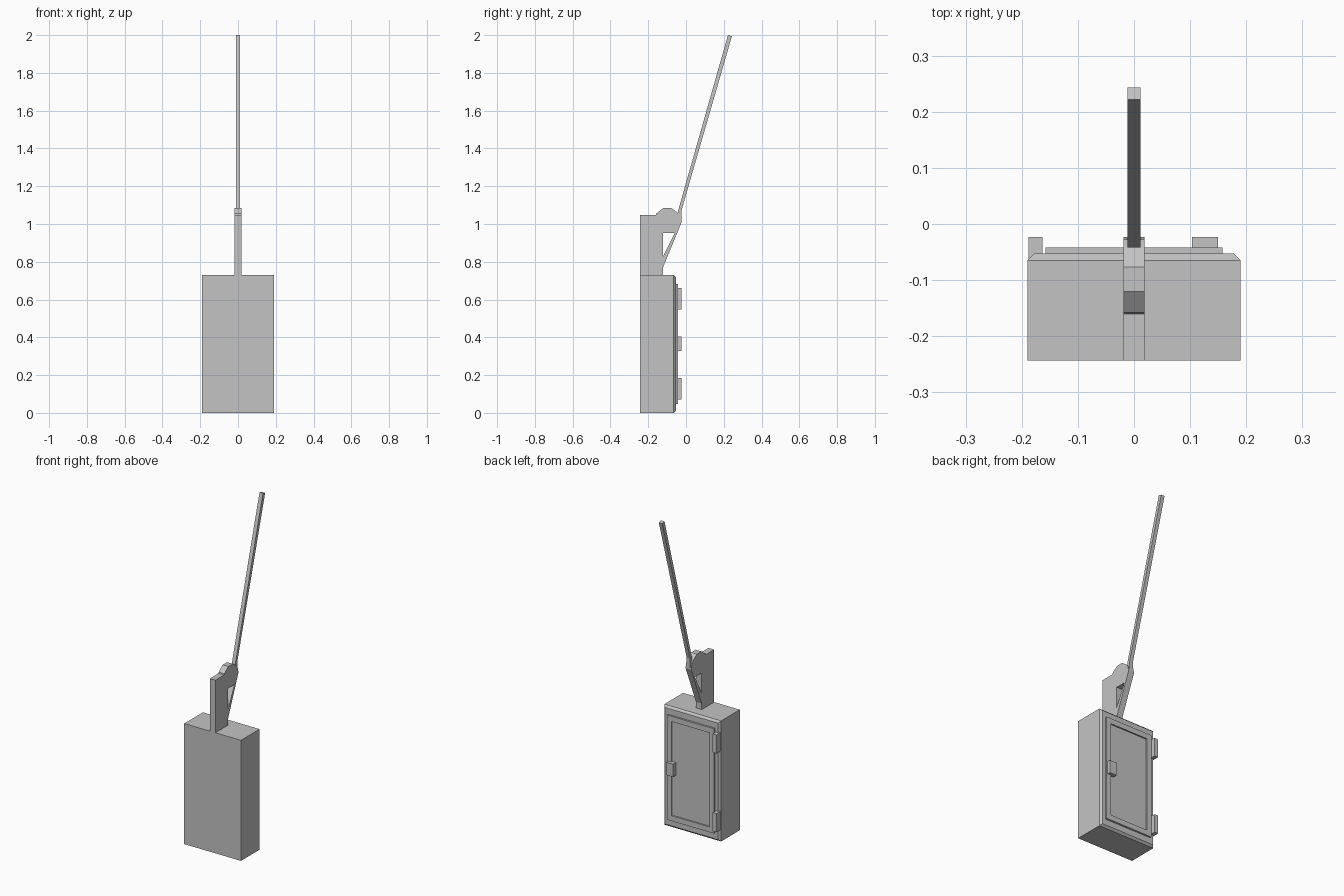
import bpy, bmesh
from mathutils import Vector

default = bpy.data.objects.get("Cube")
if default:
    bpy.data.objects.remove(default, do_unlink=True)

grey = bpy.data.materials.new("plain_grey")
grey.use_nodes = True
colour = (0.55, 0.55, 0.55, 1)
grey.diffuse_color = colour
grey.node_tree.nodes["Principled BSDF"].inputs["Base Color"].default_value = colour

MID_Z = 0.365  # half the cabinet height


def finish(name, bm):
    bmesh.ops.recalc_face_normals(bm, faces=bm.faces)
    mesh = bpy.data.meshes.new(name)
    bm.to_mesh(mesh)
    bm.free()
    mesh.materials.append(grey)
    obj = bpy.data.objects.new(name, mesh)
    bpy.context.collection.objects.link(obj)
    return obj


def stepped_box(name, rings):
    """Joins rectangles (y, half width, half height) from front to back."""
    bm = bmesh.new()
    loops = [[bm.verts.new((sx * w, y, MID_Z + sz * h))
              for sx, sz in ((-1, -1), (1, -1), (1, 1), (-1, 1))]
             for y, w, h in rings]
    for a, b in zip(loops, loops[1:]):
        for i in range(4):
            j = (i + 1) % 4
            bm.faces.new((a[i], a[j], b[j], b[i]))
    bm.faces.new(loops[0])
    bm.faces.new(loops[-1])
    return finish(name, bm)


def side_plate(name, outline, half_width):
    """Extrudes a (y, z) outline across x."""
    bm = bmesh.new()
    face = bm.faces.new([bm.verts.new((-half_width, y, z)) for y, z in outline])
    new = bmesh.ops.extrude_face_region(bm, geom=[face])["geom"]
    bmesh.ops.translate(bm, vec=(2 * half_width, 0, 0),
                        verts=[g for g in new if isinstance(g, bmesh.types.BMVert)])
    return finish(name, bm)


def block(name, low, high):
    bm = bmesh.new()
    bmesh.ops.create_cube(bm, size=1)
    low, high = Vector(low), Vector(high)
    bmesh.ops.scale(bm, vec=high - low, verts=bm.verts)
    bmesh.ops.translate(bm, vec=(low + high) / 2, verts=bm.verts)
    return finish(name, bm)


# Cabinet with a chamfered back rim, and a door with a recessed panel
stepped_box("cabinet", [(-0.243, 0.19, 0.365), (-0.065, 0.19, 0.365),
                        (-0.053, 0.178, 0.353)])
stepped_box("door", [(-0.055, 0.158, 0.317), (-0.042, 0.158, 0.317),
                     (-0.042, 0.128, 0.285), (-0.051, 0.128, 0.285)])

# Hinges and latch
for name, z in (("lower_hinge", 0.072), ("upper_hinge", 0.548)):
    block(name, (-0.188, -0.062, z), (-0.163, -0.023, z + 0.112))
block("latch", (0.103, -0.053, 0.328), (0.15, -0.023, 0.405))

# Upright bracket with rounded head, and the strut that closes its opening
side_plate("bracket", [(-0.243, 0.73), (-0.123, 0.73), (-0.123, 0.952),
                       (-0.06, 0.952), (-0.023, 1.01), (-0.028, 1.04),
                       (-0.042, 1.058), (-0.077, 1.084), (-0.12, 1.084),
                       (-0.158, 1.055), (-0.16, 1.048), (-0.243, 1.048)], 0.019)
side_plate("bracket_strut", [(-0.123, 0.767), (-0.023, 1.01),
                             (-0.06, 0.952), (-0.123, 0.825)], 0.019)

# Long leaning pole
side_plate("pole", [(-0.042, 1.0), (-0.023, 1.01), (-0.023, 1.075),
                    (0.243, 1.994), (0.222, 2.0), (-0.042, 1.07)], 0.0115)
